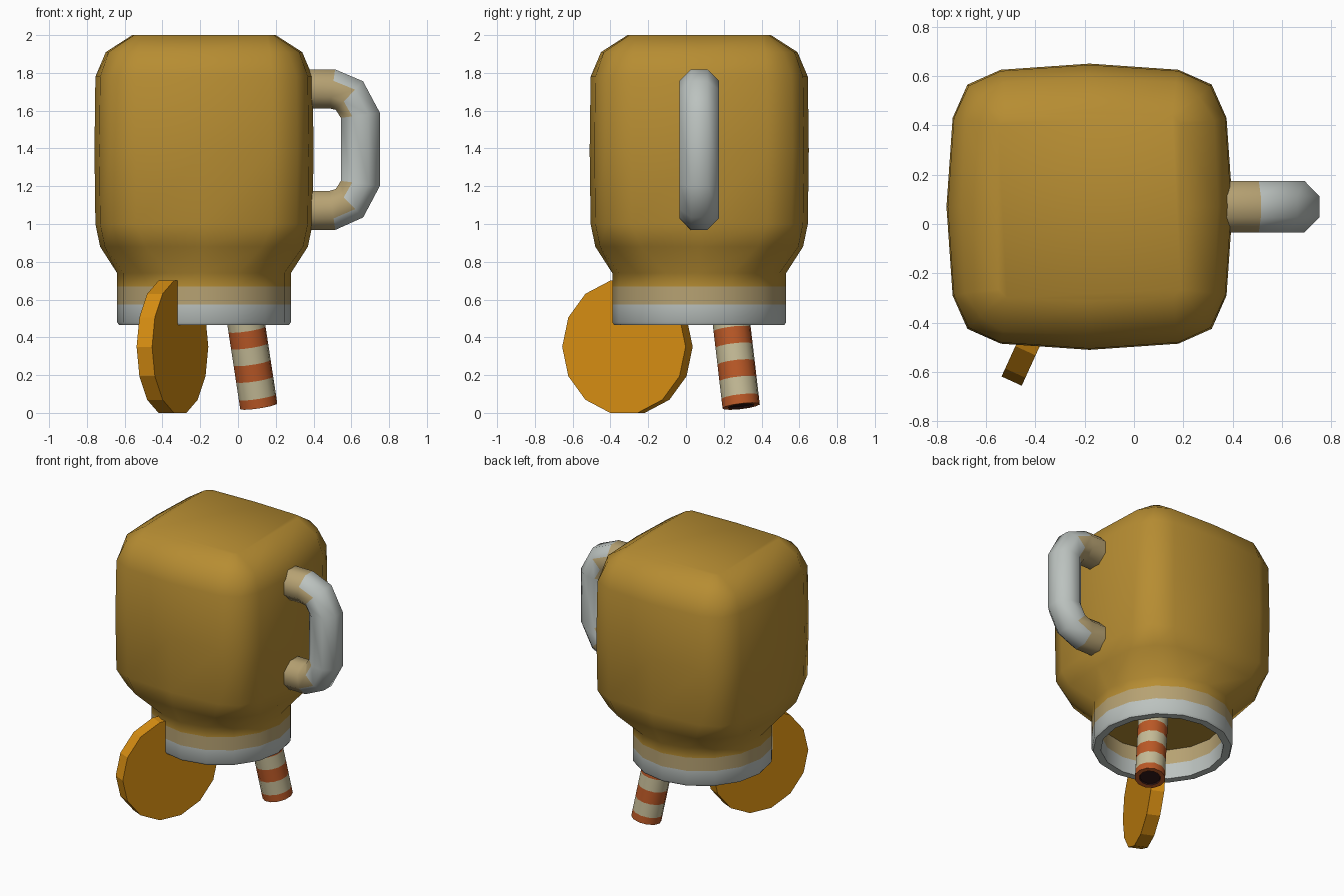
import bpy, bmesh, math
from mathutils import Vector, Matrix

if "Cube" in bpy.data.objects:
    bpy.data.objects.remove(bpy.data.objects["Cube"])


def mat(name, *rgb):
    m = bpy.data.materials.new(name)
    m.diffuse_color = (*rgb, 1)
    m.use_nodes = True
    m.node_tree.nodes["Principled BSDF"].inputs["Base Color"].default_value = m.diffuse_color
    return m


gold = mat("gold", .47, .265, .032)
tan = mat("tan", .47, .36, .17)
silver = mat("silver", .50, .54, .52)
amber = mat("amber", .68, .27, .006)
rust = mat("rust", .50, .10, .02)
cream = mat("cream", .56, .50, .31)
maroon = mat("maroon", .03, .008, .008)


def loft(name, rings, mats, rule, angle=45, caps=(True, True)):
    """Skin a list of equal-length point rings; rule(face centre) gives the material index."""
    bm = bmesh.new()
    rows = [[bm.verts.new(p) for p in r] for r in rings]
    n = len(rows[0])
    for i, (a, b) in enumerate(zip(rows, rows[1:])):
        for j in range(n):
            k = (j + 1) % n
            f = bm.faces.new((a[j], a[k], b[k], b[j]))
            f.material_index = rule(i, f.calc_center_median())
    for use, row, i in ((caps[0], rows[0], -1), (caps[1], rows[-1], len(rows))):
        if use:
            f = bm.faces.new(row)
            f.material_index = rule(i, f.calc_center_median())
    bmesh.ops.recalc_face_normals(bm, faces=bm.faces)
    me = bpy.data.meshes.new(name)
    bm.to_mesh(me)
    bm.free()
    ob = bpy.data.objects.new(name, me)
    bpy.context.collection.objects.link(ob)
    for m in mats:
        me.materials.append(m)
    bpy.context.view_layer.objects.active = ob
    ob.select_set(True)
    bpy.ops.object.shade_smooth_by_angle(angle=math.radians(angle))
    ob.select_set(False)
    return ob


# Upturned jar: 16-sided rings blending from round neck to rounded square body
CX, CY = -.18, .07


def squarish(z, mid, a, b, c):
    quarter = [(mid, 0), (b, a), (c, c), (a, b)]
    pts = []
    for _ in range(4):
        pts += quarter
        quarter = [(-y, x) for x, y in quarter]
    return [(CX + x, CY + y, z) for x, y in pts]


def circle(z, r):
    return squarish(z, r, r * .3827, r * .9239, r * .7071)


jar = [circle(.68, .40), circle(.575, .40), circle(.465, .40),
       circle(.465, .45), circle(.48, .46), circle(.575, .46), circle(.67, .46), circle(.74, .46),
       squarish(.88, .55, .31, .525, .44), squarish(1.0, .575, .36, .55, .49),
       squarish(1.39, .58, .36, .555, .495), squarish(1.78, .575, .36, .55, .49),
       squarish(1.91, .52, .35, .505, .445), squarish(2.0, .38, .335, .37, .355)]
loft("jar", jar, [gold, tan, silver],
     lambda i, c: 2 if c.z < .575 else 1 if c.z < .67 else 0, 50)

# Handle: octagonal tube along a C-shaped path
path = [(.33, 1.715), (.5, 1.715), (.59, 1.68), (.648, 1.575),
        (.648, 1.215), (.59, 1.11), (.5, 1.072), (.33, 1.072)]
rings = []
for i, p in enumerate(path):
    p0, p1 = Vector(path[max(i - 1, 0)]), Vector(path[min(i + 1, 7)])
    t = (p1 - p0).normalized()
    out = Vector((-t.y, t.x))
    ring = []
    for k in range(8):
        a = math.radians(22.5 + 45 * k)
        u, v = .113 * math.cos(a), .113 * math.sin(a)
        ring.append((p[0] + out.x * u, CY + v, p[1] + out.y * u))
    rings.append(ring)
loft("handle", rings, [tan, silver], lambda i, c: 0 if c.x < .56 else 1, 50)

# Citrus slice: 14-sided disc pushed through the rim
th = math.radians(65.5)
along, normal = Vector((math.cos(th), math.sin(th), 0)), Vector((math.sin(th), -math.cos(th), 0))
mid = Vector((-.347, -.31, .35))
rings = [[mid + normal * s + along * .359 * math.cos(k * math.tau / 14)
          + Vector((0, 0, .359 * math.sin(k * math.tau / 14))) for k in range(14)]
         for s in (-.045, .045)]
loft("citrus_slice", rings, [amber], lambda i, c: 0, 20)

# Straw: leaning striped tube with a dark bore
foot = Vector((.11, .292, .035))
axis = Vector((-.153, -.117, 1)).normalized()
rot = axis.to_track_quat('Z', 'Y').to_matrix()


def straw_ring(d, r):
    return [foot + axis * d + rot @ Vector((r * math.cos(k * math.tau / 12),
                                            r * math.sin(k * math.tau / 12), 0)) for k in range(12)]


stops = [0, .05, .145, .235, .325, .415, .505, .595, .685]
rings = [straw_ring(.008, .066), straw_ring(0, .07)] + [straw_ring(d, .1) for d in stops]
loft("straw", rings, [rust, cream, maroon],
     lambda i, c: 2 if i < 1 else 0 if i % 2 == 0 or i == 1 else 1, 40)
